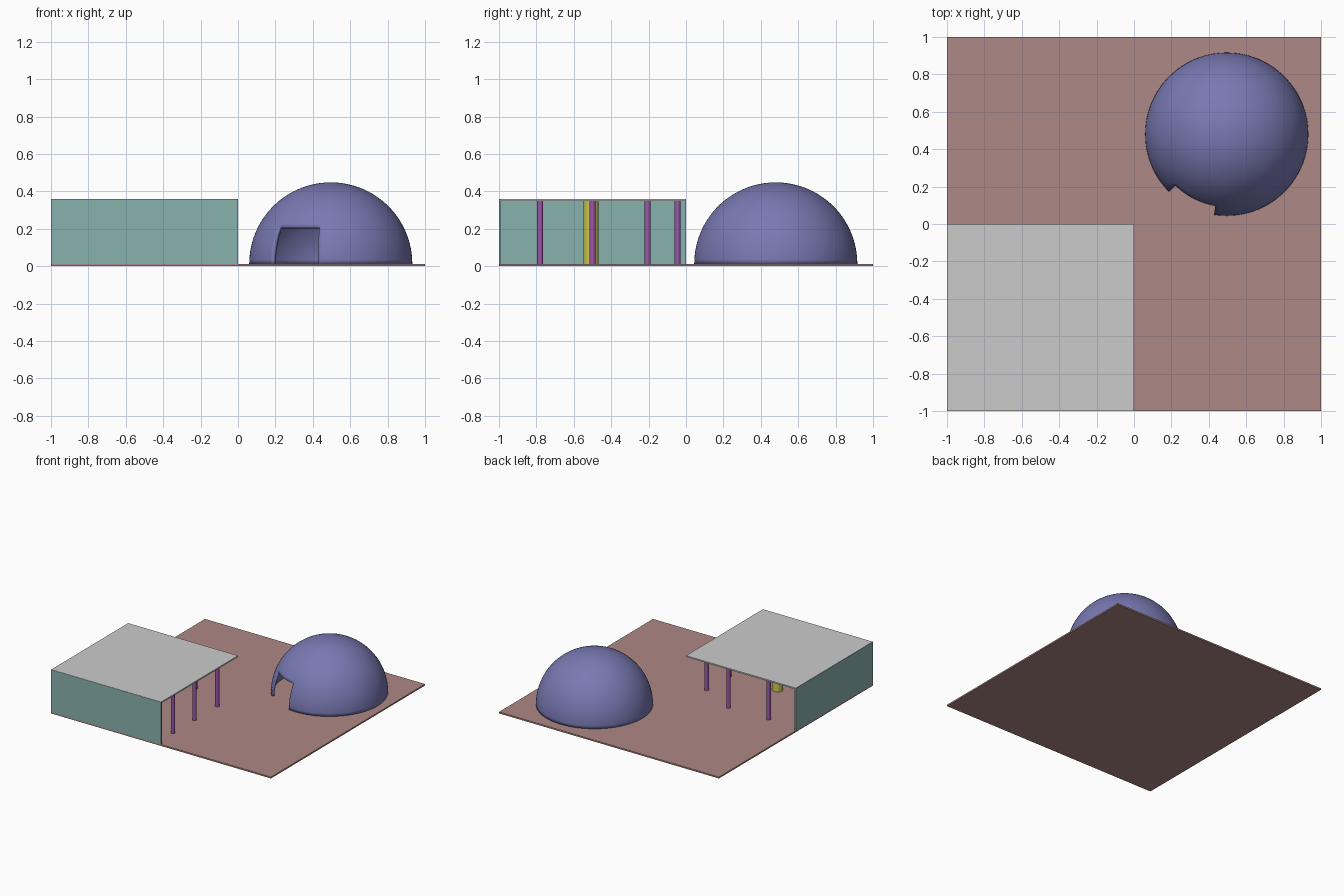
import bpy, bmesh
from math import sin, cos, radians

if "Cube" in bpy.data.objects:
    bpy.data.objects.remove(bpy.data.objects["Cube"])


def material(name, rgb):
    m = bpy.data.materials.new(name)
    m.diffuse_color = (*rgb, 1)
    m.use_nodes = True
    m.node_tree.nodes["Principled BSDF"].inputs["Base Color"].default_value = m.diffuse_color
    return m


GROUND = material("clay", (0.42, 0.25, 0.24))
DOME = material("dome_blue", (0.19, 0.19, 0.45))
WALL = material("wall_teal", (0.25, 0.45, 0.43))
POST = material("post_purple", (0.33, 0.09, 0.40))
CORE = material("core_yellow", (0.60, 0.58, 0.08))


def add_object(name, bm, mat=None):
    mesh = bpy.data.meshes.new(name)
    bm.to_mesh(mesh)
    bm.free()
    ob = bpy.data.objects.new(name, mesh)
    bpy.context.collection.objects.link(ob)
    if mat:
        mesh.materials.append(mat)
    return ob


def smooth(ob):
    bpy.ops.object.select_all(action='DESELECT')
    ob.select_set(True)
    bpy.context.view_layer.objects.active = ob
    bpy.ops.object.shade_smooth_by_angle(angle=radians(35))


def box(name, lo, hi, mat=None):
    bm = bmesh.new()
    bmesh.ops.create_cube(bm, size=1)
    for v in bm.verts:
        v.co = [(a + b) / 2 + c * (b - a) for a, b, c in zip(lo, hi, v.co)]
    return add_object(name, bm, mat)


def column(name, x, y, r, z0, z1, mat):
    bm = bmesh.new()
    bmesh.ops.create_cone(bm, cap_ends=True, segments=32, radius1=r, radius2=r, depth=z1 - z0)
    bmesh.ops.translate(bm, verts=bm.verts, vec=(x, y, (z0 + z1) / 2))
    smooth(add_object(name, bm, mat))


FLOOR = 0.012
CEIL = 0.349

# Ground slab
box("ground", (-1, -1, 0), (1, 1, FLOOR), GROUND)

# Pavilion: two walls and a flat roof
box("front_wall", (-1, -1, FLOOR), (0, -0.988, 0.358), WALL)
box("left_wall", (-1, -0.988, FLOOR), (-0.988, 0, 0.358), WALL)
box("roof", (-0.9985, -0.9985, CEIL), (0, 0, 0.36))

# Posts along the two open sides
for i, y in enumerate((-0.78, -0.5, -0.205)):
    column(f"side_post_{i + 1}", -0.045, y, 0.016, FLOOR, CEIL, POST)
for i, x in enumerate((-0.355, -0.72)):
    column(f"back_post_{i + 1}", x, -0.045, 0.016, FLOOR, CEIL, POST)

# Central round core
column("central_column", -0.475, -0.508, 0.04, FLOOR, CEIL, CORE)

# Hollow dome: 3-degree grid of faces, leaving the doorway open
R, CX, CY, STEP = 0.436, 0.496, 0.48, 3
SEGS, RINGS = 360 // STEP, 90 // STEP
bm = bmesh.new()
rings = []
for j in range(RINGS):
    lat = radians(j * STEP)
    rings.append([bm.verts.new((CX + R * cos(lat) * cos(radians(i * STEP)),
                                CY + R * cos(lat) * sin(radians(i * STEP)),
                                FLOOR + R * sin(lat))) for i in range(SEGS)])
tip = bm.verts.new((CX, CY, FLOOR + R))
for i in range(SEGS):
    k = (i + 1) % SEGS
    for j in range(RINGS - 1):
        if 225 <= i * STEP < 261 and j * STEP < 27:
            continue
        bm.faces.new((rings[j][i], rings[j][k], rings[j + 1][k], rings[j + 1][i]))
    bm.faces.new((rings[-1][i], rings[-1][k], tip))
bmesh.ops.delete(bm, geom=[v for v in bm.verts if not v.link_faces], context='VERTS')
dome = add_object("dome", bm, DOME)
smooth(dome)
shell = dome.modifiers.new("shell", 'SOLIDIFY')
shell.thickness = 0.02
shell.offset = -1
dome.modifiers.move(len(dome.modifiers) - 1, 0)
